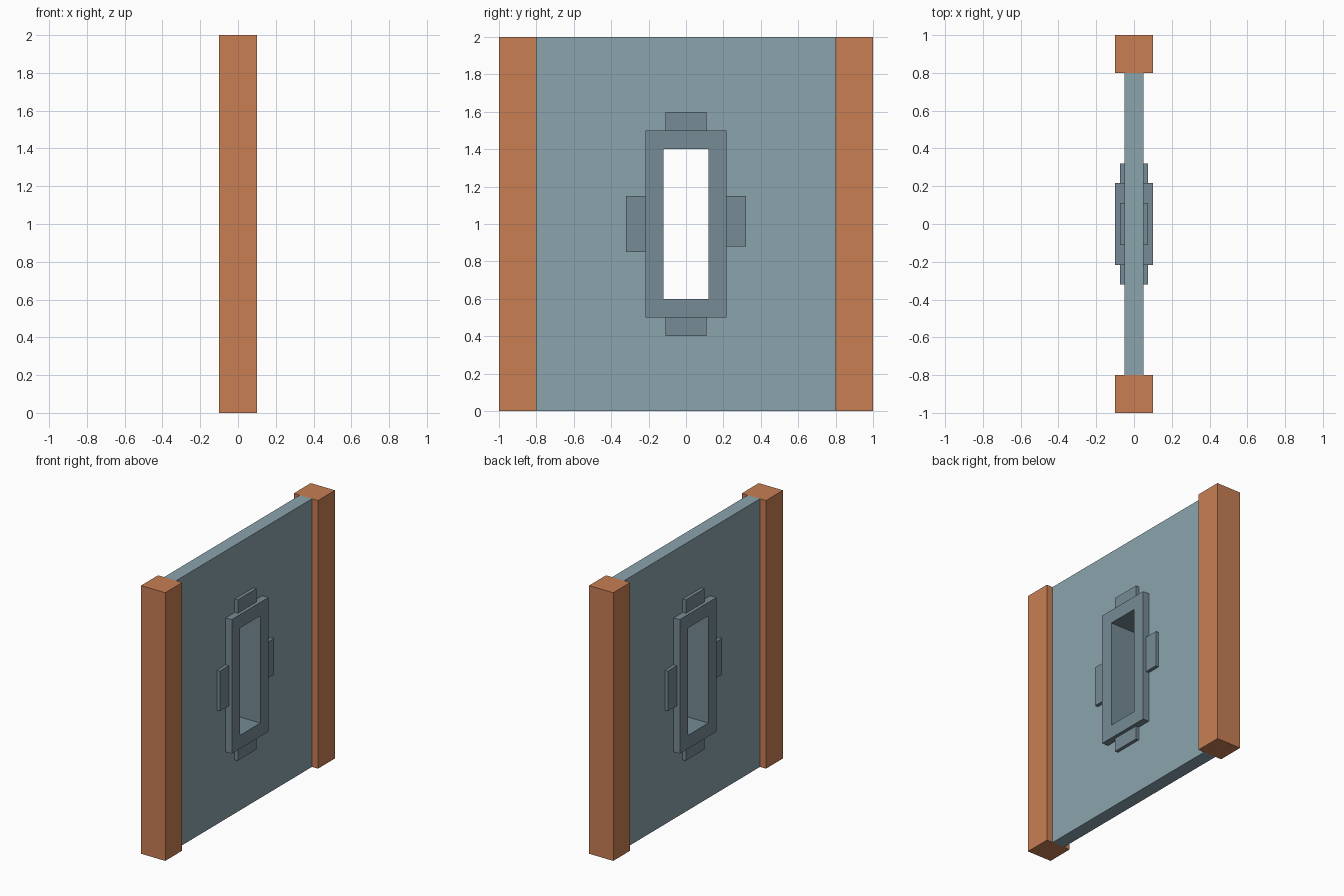
import bpy, bmesh
from mathutils import Matrix, Vector

if "Cube" in bpy.data.objects:
    bpy.data.objects.remove(bpy.data.objects["Cube"])


def material(name, rgb):
    m = bpy.data.materials.new(name)
    m.diffuse_color = (*rgb, 1)
    m.use_nodes = True
    m.node_tree.nodes["Principled BSDF"].inputs["Base Color"].default_value = m.diffuse_color
    return m


def add_object(name, bm, mat):
    bmesh.ops.recalc_face_normals(bm, faces=bm.faces)
    mesh = bpy.data.meshes.new(name)
    bm.to_mesh(mesh)
    bm.free()
    mesh.materials.append(mat)
    obj = bpy.data.objects.new(name, mesh)
    bpy.context.collection.objects.link(obj)
    return obj


def box(name, x, y, z, mat):
    lo, hi = (Vector(c) for c in zip(x, y, z))
    bm = bmesh.new()
    bmesh.ops.create_cube(bm, size=1, matrix=Matrix.Translation((lo + hi) / 2)
                          @ Matrix.Diagonal((*(hi - lo), 1)))
    return add_object(name, bm, mat)


def ring(name, outer, inner, depth, mat):
    """Rectangular slab with a rectangular hole, given as (half width, z0, z1)."""
    bm = bmesh.new()
    loops = []
    for (w, z0, z1), x in ((outer, depth), (inner, depth), (inner, -depth), (outer, -depth)):
        loops.append([bm.verts.new((x, y, z))
                      for y, z in ((-w, z0), (w, z0), (w, z1), (-w, z1))])
    for i in range(4):
        a, b = loops[i], loops[(i + 1) % 4]
        for j in range(4):
            k = (j + 1) % 4
            bm.faces.new((a[j], a[k], b[k], b[j]))
    return add_object(name, bm, mat)


orange = material("post_orange", (0.58, 0.21, 0.087))
pale = material("wall_blue_grey", (0.26, 0.37, 0.42))
grey = material("frame_grey", (0.18, 0.26, 0.30))

# Wall panel and the window frame set through it
ring("wall_panel", (0.8, 0, 2), (0.216, 0.5, 1.5), 0.05, pale)
ring("window_frame", (0.216, 0.5, 1.5), (0.12, 0.6, 1.4), 0.1, grey)

# End posts
for side, y in (("left", (-1, -0.8)), ("right", (0.8, 1))):
    box(f"{side}_post", (-0.1, 0.1), y, (0, 2), orange)

# Trim tabs around the frame, turned half a revolution for the other face
tabs = {
    "top": ((-0.11, 0.11), (1.5, 1.6)),
    "bottom": ((-0.11, 0.11), (0.4, 0.5)),
    "left": ((-0.32, -0.216), (0.85, 1.15)),
    "right": ((0.216, 0.32), (0.88, 1.15)),
}
for face, s in (("front", 1), ("back", -1)):
    for name, (y, z) in tabs.items():
        box(f"{face}_{name}_tab", sorted((0.05 * s, 0.075 * s)),
            sorted(v * s for v in y), z, grey)
